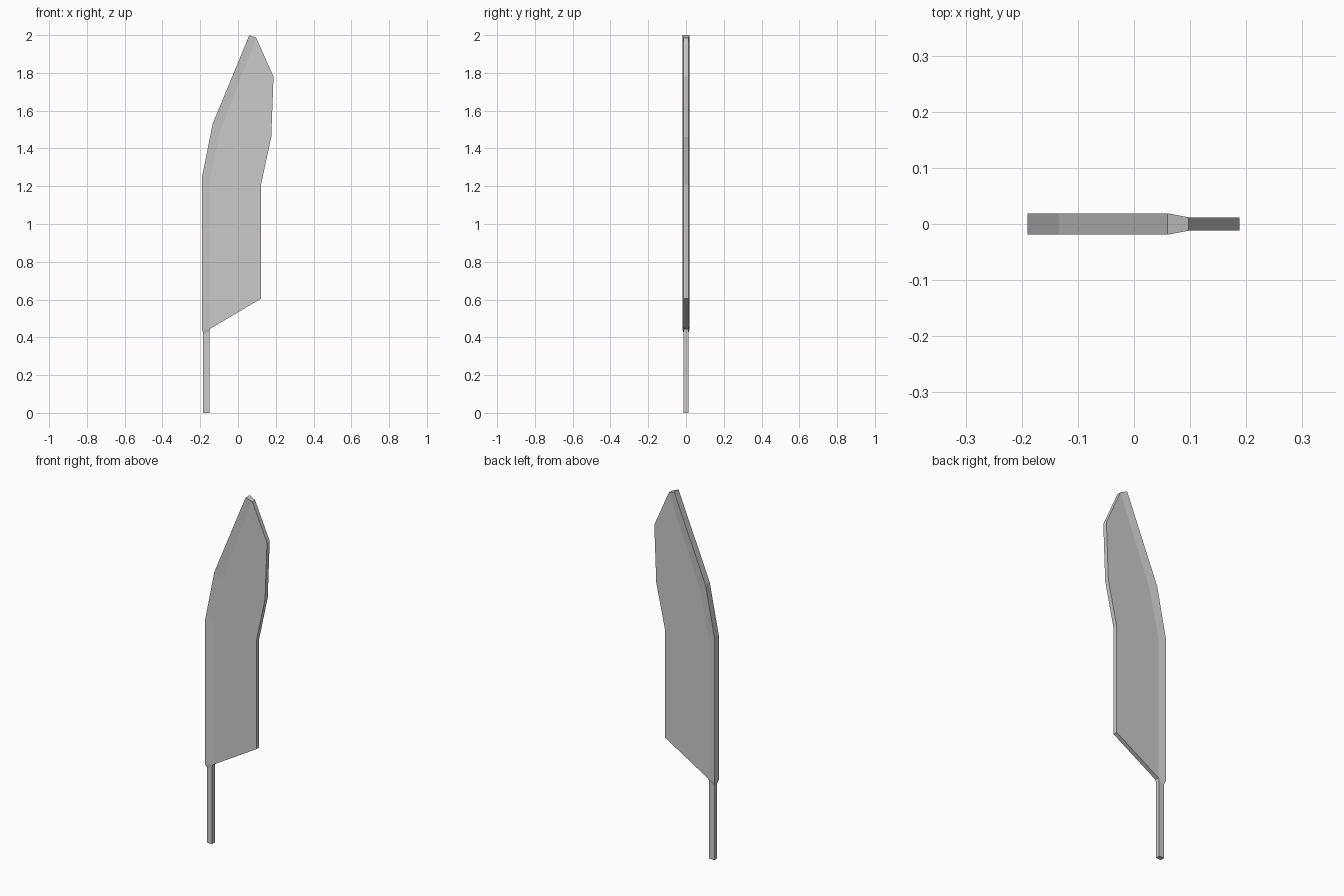
import bpy, bmesh

if "Cube" in bpy.data.objects:
    bpy.data.objects.remove(bpy.data.objects["Cube"])

THICK, THIN = 0.019, 0.012  # half thickness at the spine and over the flat

# Three lines in the front plane (x, z), each from the bottom up
spine = [(-0.184, 0.0), (-0.184, 0.42), (-0.19, 0.44), (-0.19, 1.25), (-0.134, 1.53), (0.06, 2.0)]
ridge = [(-0.152, 0.0), (-0.152, 0.43), (-0.148, 0.445), (-0.148, 1.24), (-0.092, 1.5), (0.097, 1.985)]
edge = [(0.122, 0.605), (0.122, 1.21), (0.176, 1.46), (0.188, 1.78)]

bm = bmesh.new()


def line(points, side, thick_from=99):
    return [bm.verts.new((x, side * (THICK if i >= thick_from else THIN), z))
            for i, (x, z) in enumerate(points)]


def strip(a, b):
    for i in range(len(a) - 1):
        bm.faces.new((a[i], b[i], b[i + 1], a[i + 1]))


# Front and back: tapered spine strip with the tang below, then the flat
outlines = []
for side in (-1, 1):
    s, r, e = line(spine, side, 2), line(ridge, side), line(edge, side)
    strip(s, r)
    strip(r[2:], e)
    outlines.append(s + [r[-1]] + e[::-1] + r[2::-1])

# Rim joining front and back
front, back = outlines
strip(front + front[:1], back + back[:1])

bmesh.ops.recalc_face_normals(bm, faces=bm.faces[:])
mesh = bpy.data.meshes.new("blade_with_tang")
bm.to_mesh(mesh)
bm.free()
bpy.context.collection.objects.link(bpy.data.objects.new("blade_with_tang", mesh))
